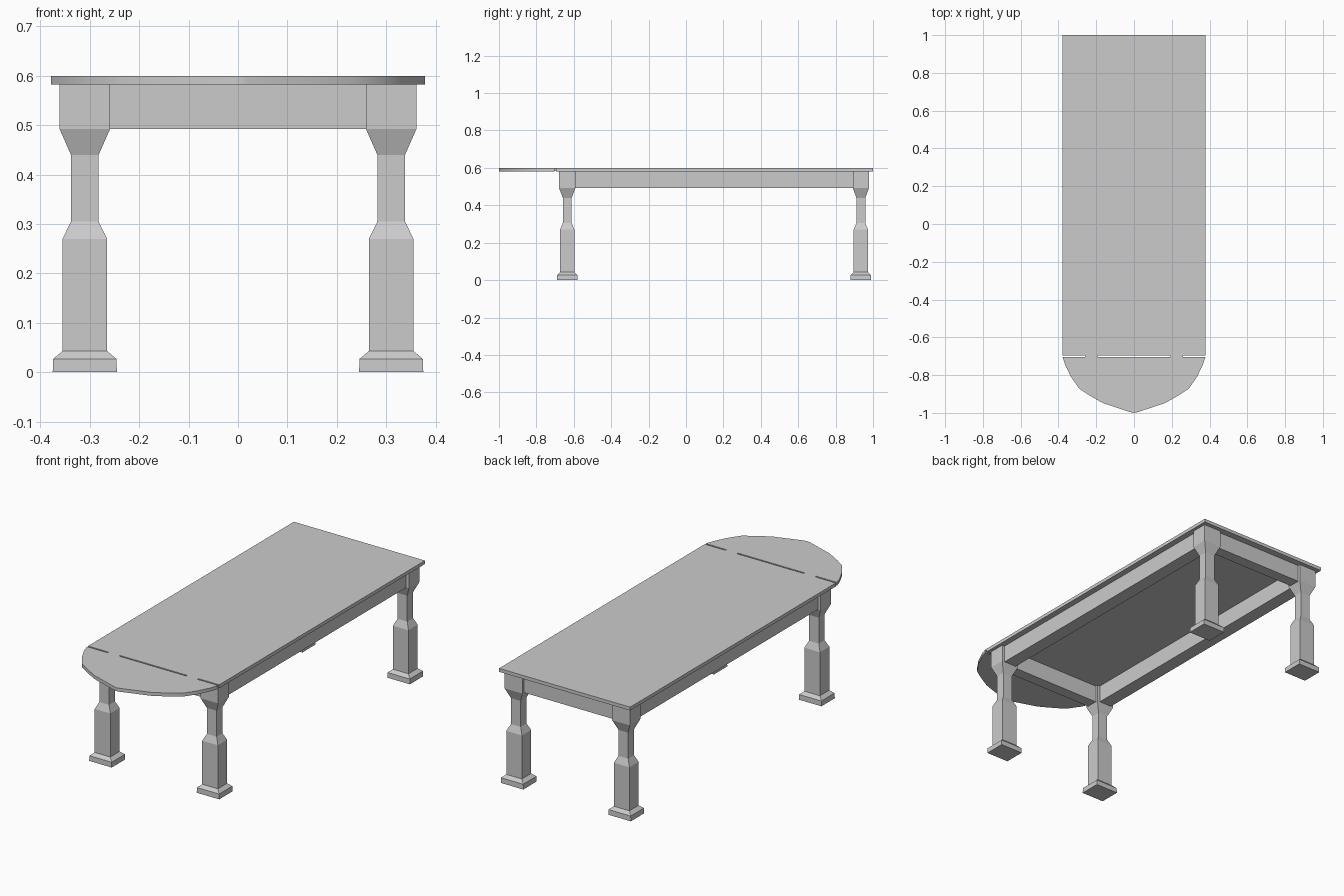
import bpy, bmesh

if "Cube" in bpy.data.objects:
    bpy.data.objects.remove(bpy.data.objects["Cube"])

LEG_X, FRONT_Y, BACK_Y = 0.31, -0.635, 0.935
TOP_LOW, TOP_HIGH = 0.582, 0.60


def make_object(name, bm):
    bmesh.ops.recalc_face_normals(bm, faces=bm.faces)
    mesh = bpy.data.meshes.new(name)
    bm.to_mesh(mesh)
    bm.free()
    obj = bpy.data.objects.new(name, mesh)
    bpy.context.collection.objects.link(obj)
    return obj


def box(name, x0, x1, y0, y1, z0, z1):
    return slab(name, [(x0, y0), (x1, y0), (x1, y1), (x0, y1)], z0, z1)


def slab(name, outline, z0, z1):
    bm = bmesh.new()
    face = bm.faces.new([bm.verts.new((x, y, z0)) for x, y in outline])
    ext = bmesh.ops.extrude_face_region(bm, geom=[face], use_keep_orig=True)
    for v in ext["geom"]:
        if isinstance(v, bmesh.types.BMVert):
            v.co.z = z1
    return make_object(name, bm)


def leg(name, cx, cy):
    # half width in x and height; the leg is slightly narrower in y
    profile = [(0.065, 0), (0.064, 0.027), (0.045, 0.043), (0.045, 0.27),
               (0.028, 0.305), (0.028, 0.44), (0.051, 0.492), (0.051, TOP_LOW)]
    bm = bmesh.new()
    rings = []
    for w, z in profile:
        d = w * 0.85
        rings.append([bm.verts.new((cx + sx * w, cy + sy * d, z))
                      for sx, sy in ((-1, -1), (1, -1), (1, 1), (-1, 1))])
    for a, b in zip(rings, rings[1:]):
        for i in range(4):
            j = (i + 1) % 4
            bm.faces.new((a[i], a[j], b[j], b[i]))
    bm.faces.new(rings[0])
    bm.faces.new(rings[-1])
    return make_object(name, bm)


# Legs and long side rails
for side, s in (("left", -1), ("right", 1)):
    leg(f"front_leg_{side}", s * LEG_X, FRONT_Y)
    leg(f"back_leg_{side}", s * LEG_X, BACK_Y)
    box(f"side_rail_{side}", s * LEG_X - 0.036, s * LEG_X + 0.036,
        FRONT_Y + 0.04, BACK_Y - 0.04, 0.492, TOP_LOW)

# Short end rails
for end, y in (("front", FRONT_Y), ("back", BACK_Y)):
    box(f"end_rail_{end}", -LEG_X + 0.05, LEG_X - 0.05, y - 0.03, y + 0.03, 0.492, TOP_LOW)

# Main table top
box("table_top", -0.378, 0.378, -0.695, 1.0, TOP_LOW, TOP_HIGH)

# Rounded end leaf, separated from the top by a thin slot
half = [(0.378, -0.703), (0.365, -0.745), (0.333, -0.81), (0.29, -0.872),
        (0.235, -0.908), (0.165, -0.948), (0.055, -0.984), (0.02, -0.996)]
outline = half + [(0, -1.0)] + [(-x, y) for x, y in reversed(half)]
leaf = slab("rounded_leaf", outline, TOP_LOW, TOP_HIGH)
bpy.context.view_layer.objects.active = leaf
leaf.select_set(True)
bpy.ops.object.shade_smooth_by_angle()

# Joining tabs that bridge the slot
for side, s in (("left", -1), ("right", 1)):
    box(f"leaf_tab_{side}", s * 0.226 - 0.033, s * 0.226 + 0.033,
        -0.704, -0.694, TOP_LOW + 0.001, TOP_HIGH)
